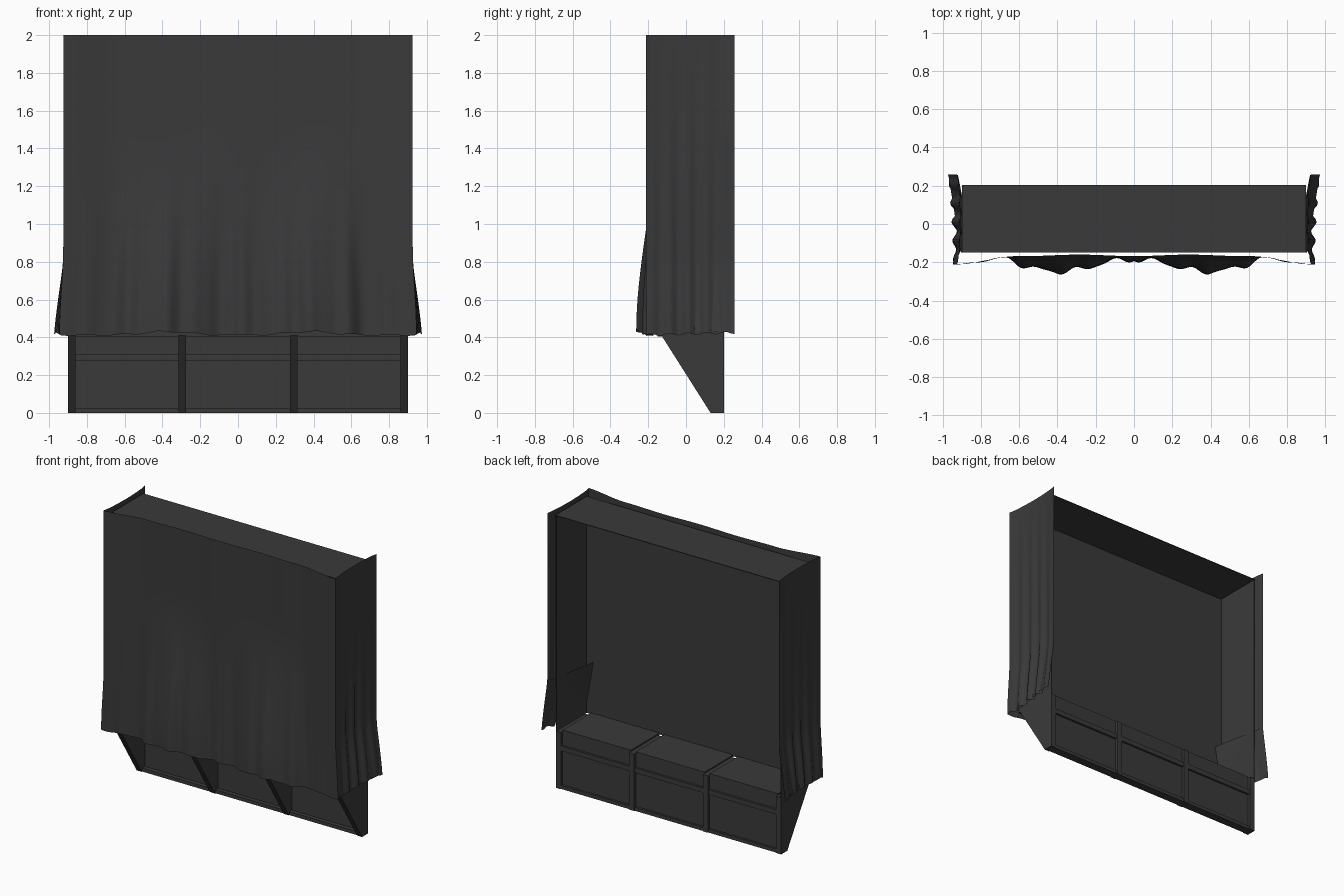
import bpy, bmesh, math

if "Cube" in bpy.data.objects:
    bpy.data.objects.remove(bpy.data.objects["Cube"])

dark = bpy.data.materials.new("dark_grey")
dark.diffuse_color = (0.042, 0.042, 0.042, 1)
dark.use_nodes = True
dark.node_tree.nodes["Principled BSDF"].inputs["Base Color"].default_value = dark.diffuse_color


def make(name, verts, faces, smooth=False):
    me = bpy.data.meshes.new(name)
    me.from_pydata(verts, [], faces)
    bm = bmesh.new()
    bm.from_mesh(me)
    bmesh.ops.recalc_face_normals(bm, faces=bm.faces)
    bm.to_mesh(me)
    bm.free()
    ob = bpy.data.objects.new(name, me)
    bpy.context.collection.objects.link(ob)
    me.materials.append(dark)
    if smooth:
        bpy.context.view_layer.objects.active = ob
        ob.select_set(True)
        bpy.ops.object.shade_smooth_by_angle(angle=math.radians(50))
        ob.select_set(False)
    return ob


def plate(name, profile, x0, x1):
    """Solid with a y-z profile, running from x0 to x1."""
    n = len(profile)
    verts = [(x, y, z) for x in (x0, x1) for y, z in profile]
    faces = [tuple(range(n)), tuple(range(2 * n - 1, n - 1, -1))]
    faces += [(i, (i + 1) % n, n + (i + 1) % n, n + i) for i in range(n)]
    return make(name, verts, faces)


def bar(name, x0, x1, y0, y1, z0, z1):
    return plate(name, [(y0, z0), (y1, z0), (y1, z1), (y0, z1)], x0, x1)


# Upper shell, open at the back
bar("top_panel", -0.9, 0.9, -0.15, 0.205, 1.965, 1.97)
bar("front_panel", -0.9, 0.9, -0.15, -0.145, 0.41, 1.965)
for side, name in ((-1, "left"), (1, "right")):
    a, b = sorted((side * 0.9, side * 0.895))
    bar(name + "_panel", a, b, -0.15, 0.2, 0.41, 1.965)

# Slanted base: end walls and dividers
slant = [(0.13, 0), (0.2, 0), (0.2, 0.41), (-0.13, 0.41)]
for i, (x0, x1) in enumerate(((-0.9, -0.86), (-0.315, -0.275), (0.275, 0.315), (0.86, 0.9))):
    plate(f"base_divider_{i}", slant, x0, x1)

# Three bays: lid, back boards, rail and foot strip
for i, (x0, x1) in enumerate(((-0.86, -0.315), (-0.275, 0.275), (0.315, 0.86))):
    bar(f"bay_lid_{i}", x0, x1, -0.15, 0.18, 0.405, 0.42)
    bar(f"bay_upper_board_{i}", x0, x1, 0.165, 0.18, 0.31, 0.405)
    bar(f"bay_rail_{i}", x0, x1, 0.15, 0.195, 0.275, 0.31)
    bar(f"bay_lower_board_{i}", x0, x1, 0.165, 0.18, 0.02, 0.275)
    bar(f"bay_foot_{i}", x0, x1, 0.135, 0.195, 0.0, 0.025)


# Draped cloth around the front and both sides
def step(a, b, v):
    v = min(max((v - a) / (b - a), 0), 1)
    return v * v * (3 - 2 * v)


def front_point(x, t):
    ax = abs(x)
    edge = step(0.6, 0.92, ax)
    bulge = 0.5 - 0.5 * math.cos(2 * math.pi * min(ax, 0.74) / 0.74)
    low = step(0.3, 1, t)
    y = -0.164 - 0.05 * edge - 0.004 * math.cos(11 * x)
    y -= 0.072 * bulge * low + 0.016 * low * (1 - edge)
    y -= 0.012 * (1 - edge) * step(0.4, 1, t) * (math.sin(ax * 34 + 1) + 0.4 * math.sin(ax * 57))
    y += 0.014 * low * math.exp(-((ax - 0.7) / 0.06) ** 2)
    px = x * (1 + 0.022 * step(0.7, 1, t))
    hem = 0.412 + 0.018 * bulge ** 2 + 0.004 * math.sin(ax * 34)
    return px, y, 2 + (hem - 2) * t


def side_point(side, v, t):
    fx, fy, fz = front_point(0.925, t)
    y = fy + (0.258 - fy) * v
    flare = max(0, (t - 0.77) / 0.23)
    x = fx + 0.028 * flare * v
    x += math.sin(math.pi * v) ** 0.6 * (-0.018 + 0.014 * t * math.sin(v * 30))
    z_hem = fz + t * (0.012 * v + 0.006 * math.sin(v * 30))
    return side * x, y, z_hem


ns, nf, nt = 32, 150, 40
verts = []
for j in range(nt + 1):
    t = j / nt
    verts += [side_point(-1, 1 - i / ns, t) for i in range(ns)]
    verts += [front_point(-0.925 + 1.85 * i / nf, t) for i in range(nf + 1)]
    verts += [side_point(1, (i + 1) / ns, t) for i in range(ns)]
w = 2 * ns + nf + 1
faces = [(j * w + i, j * w + i + 1, (j + 1) * w + i + 1, (j + 1) * w + i)
         for j in range(nt) for i in range(w - 1)]
make("draped_cloth", verts, faces, smooth=True)

# Inward cloth fold at the foot of the right and left sides
for s, name in ((-1, "left"), (1, "right")):
    make(name + "_cloth_fold",
         [(s * 0.92, 0.255, 0.79), (s * 0.84, -0.15, 0.79),
          (s * 0.905, -0.15, 0.43), (s * 0.97, 0.255, 0.43)], [(0, 1, 2, 3)])
